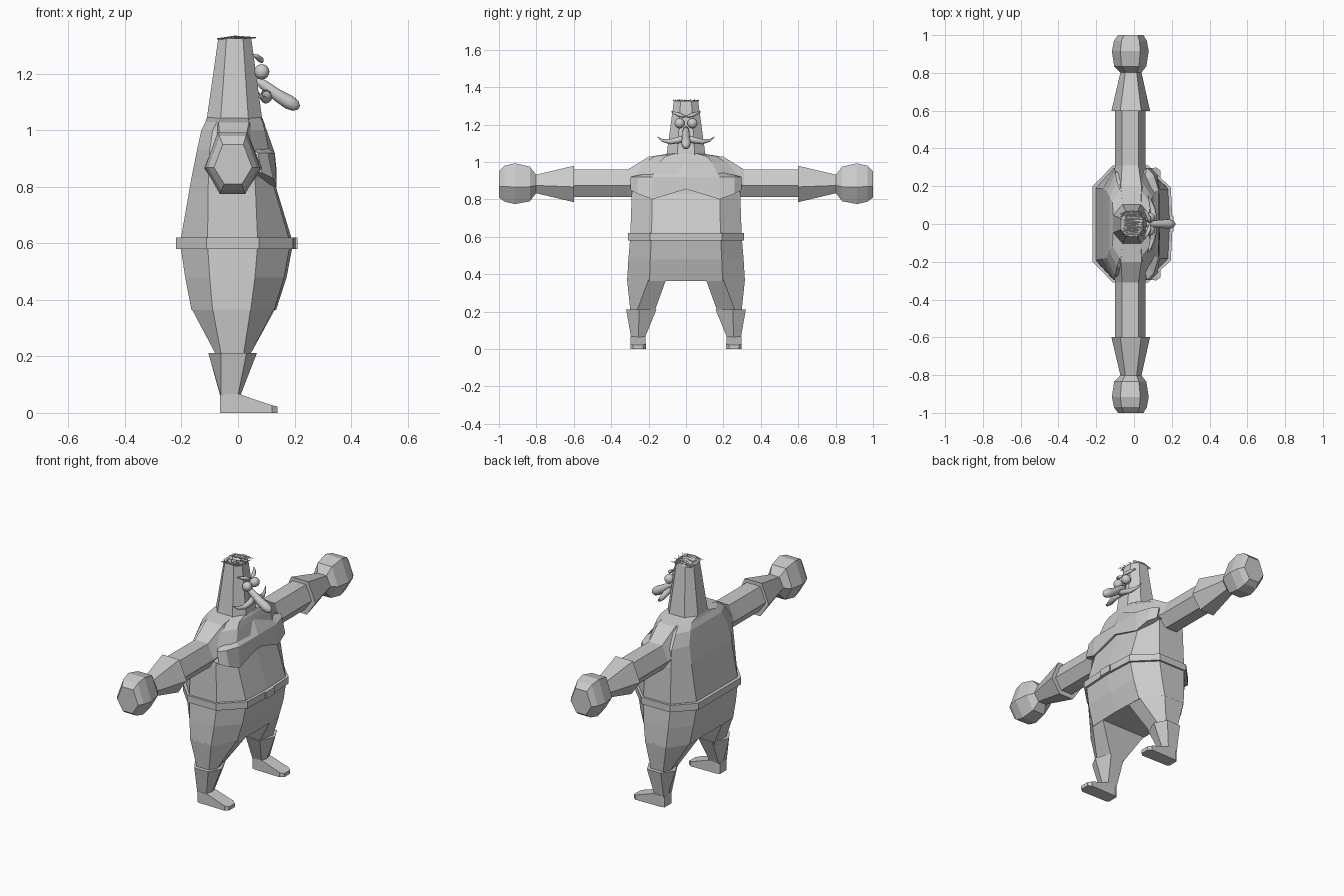
import bpy, bmesh, math, random
from mathutils import Vector

random.seed(4)
grey = bpy.data.materials.new("plain_grey")
grey.diffuse_color = (0.6, 0.6, 0.6, 1)


def finish(name, bm, smooth=False):
    bmesh.ops.recalc_face_normals(bm, faces=bm.faces)
    me = bpy.data.meshes.new(name)
    bm.to_mesh(me)
    bm.free()
    me.materials.append(grey)
    for p in me.polygons:
        p.use_smooth = smooth
    ob = bpy.data.objects.new(name, me)
    bpy.context.collection.objects.link(ob)
    return ob


def loft(name, rings, side=1, smooth=False):
    """Skin a list of equal-length point rings and cap both ends."""
    bm = bmesh.new()
    rows = [[bm.verts.new((x, y * side, z)) for x, y, z in r] for r in rings]
    n = len(rows[0])
    for a, b in zip(rows, rows[1:]):
        for i in range(n):
            j = (i + 1) % n
            bm.faces.new((a[i], a[j], b[j], b[i]))
    bm.faces.new(rows[0])
    bm.faces.new(rows[-1])
    return finish(name, bm, smooth)


def tube(name, path, side=1, sides=8, squash=1.0, smooth=True):
    """Round tapering tube along (x, y, z, radius) points."""
    rings = []
    for i, p in enumerate(path):
        a, b = path[max(i - 1, 0)], path[min(i + 1, len(path) - 1)]
        d = (Vector(b[:3]) - Vector(a[:3])).normalized()
        u = d.cross(Vector((0.1, 0.2, 1))).normalized()
        v = d.cross(u)
        angles = [2 * math.pi * k / sides for k in range(sides)]
        rings.append([tuple(Vector(p[:3]) + p[3] * (u * math.cos(t) * squash + v * math.sin(t)))
                      for t in angles])
    return loft(name, rings, side, smooth)


def body_ring(z, back, front, w, s0, s1):
    half = [(front * 0.95, 0.62 * w), (s1, w), (s0, w), (back, 0.64 * w)]
    pts = [(front, 0)] + half + [(x, -y) for x, y in reversed(half)]
    return [(x, y, z) for x, y in pts]


# Torso, belly and hips
loft("torso", [body_ring(*r) for r in (
    (0.365, -0.165, 0.135, 0.315, -0.09, 0.045),
    (0.48, -0.187, 0.172, 0.308, -0.10, 0.06),
    (0.60, -0.205, 0.195, 0.298, -0.108, 0.07),
    (0.83, -0.165, 0.125, 0.290, -0.105, 0.06),
    (0.93, -0.145, 0.115, 0.275, -0.10, 0.05),
    (1.0, -0.13, 0.10, 0.225, -0.09, 0.04),
    (1.03, -0.115, 0.092, 0.18, -0.075, 0.03),
    (1.045, -0.11, 0.085, 0.09, -0.06, 0.03))])

# Belt and buckle
loft("belt", [body_ring(z, -0.22, 0.205, 0.31, -0.112, 0.075) for z in (0.58, 0.62)])
loft("buckle", [[(x, -0.04, 0.58), (x, 0.04, 0.58), (x, 0.04, 0.62), (x, -0.04, 0.62)]
                for x in (0.18, 0.21)])

# Chest overhang with a zigzag lower edge: y, low z, low x, middle x
cols = [(0.297, 0.85, 0.085, 0.07), (0.26, 0.83, 0.125, 0.105),
        (0.18, 0.80, 0.137, 0.13), (0, 0.855, 0.137, 0.13)]
cols += [(-y, *rest) for y, *rest in reversed(cols[:-1])]
loft("chest", [[(0, y, zl + 0.02), (xl, y, zl), (xm, y, 0.92),
                (0.1 - 0.15 * abs(y), y * 0.85, 1.005 - abs(y) * 0.25),
                (0, y * 0.8, 0.99 - abs(y) * 0.2)]
               for y, zl, xl, xm in cols])


def arm_ring(y, x0, x1, z0, z1):
    """Hexagon with flat top and bottom, widest below the middle."""
    w, zm = x1 - x0, z0 + (z1 - z0) * 0.42
    return [(x0, y, zm), (x0 + w * 0.23, y, z1), (x1 - w * 0.23, y, z1),
            (x1, y, zm), (x1 - w * 0.27, y, z0), (x0 + w * 0.27, y, z0)]


for s, tag in ((1, "left"), (-1, "right")):
    # Arm, cuff and fist
    loft(tag + "_arm", [arm_ring(*r) for r in (
        (0.10, -0.105, 0.08, 0.83, 1.043), (0.20, -0.115, 0.085, 0.82, 1.028),
        (0.31, -0.10, 0.06, 0.812, 0.96), (0.61, -0.10, 0.06, 0.812, 0.96))], s)
    loft(tag + "_cuff", [arm_ring(*r) for r in (
        (0.598, -0.12, 0.085, 0.785, 0.98), (0.81, -0.07, 0.038, 0.835, 0.93))], s)
    loft(tag + "_fist", [arm_ring(*r) for r in (
        (0.80, -0.07, 0.038, 0.835, 0.93), (0.835, -0.105, 0.065, 0.79, 0.975),
        (0.915, -0.117, 0.078, 0.775, 0.993), (0.97, -0.106, 0.068, 0.788, 0.98),
        (1.0, -0.085, 0.05, 0.81, 0.95))], s)

    # Trouser leg
    loft(tag + "_leg", [[(x, y, z) for x, y in ring] for z, ring in (
        (0.37, [(0.133, 0.107), (0.128, 0.2), (0.045, 0.315), (-0.09, 0.315),
                (-0.165, 0.2), (-0.163, 0.107)]),
        (0.21, [(0.028, 0.165), (0.045, 0.26), (0.02, 0.298), (-0.06, 0.298),
                (-0.08, 0.26), (-0.07, 0.165)]),
        (0.15, [(0.01, 0.2), (0.015, 0.25), (0.0, 0.27), (-0.05, 0.27),
                (-0.06, 0.25), (-0.05, 0.2)]))], s)
    # Flared boot top
    loft(tag + "_boot", [[(x, y, z) for x, y in ring] for z, ring in (
        (0.06, [(0.0, 0.22), (0.008, 0.255), (0.0, 0.293), (-0.06, 0.293),
                (-0.063, 0.255), (-0.06, 0.22)]),
        (0.212, [(0.03, 0.158), (0.067, 0.25), (0.03, 0.32), (-0.06, 0.32),
                 (-0.105, 0.25), (-0.06, 0.158)]))], s)
    # Shoe
    loft(tag + "_shoe", [[(x, y0, 0), (x, y1, 0), (x, y1, h), (x, y0, h)]
                         for x, y0, y1, h in ((-0.063, 0.225, 0.288, 0.066),
                                              (-0.045, 0.218, 0.296, 0.066),
                                              (0.005, 0.218, 0.296, 0.066),
                                              (0.12, 0.215, 0.298, 0.027),
                                              (0.14, 0.23, 0.283, 0.022))], s)

    # Eye
    bm = bmesh.new()
    bmesh.ops.create_uvsphere(bm, u_segments=16, v_segments=10, radius=0.027)
    bmesh.ops.translate(bm, verts=bm.verts, vec=(0.084, 0.034 * s, 1.207))
    finish(tag + "_eye", bm, True)
    # Eyebrow
    tube(tag + "_eyebrow", [(0.085, 0.004, 1.243, 0.005), (0.08, 0.03, 1.25, 0.011),
                            (0.068, 0.055, 1.26, 0.009), (0.05, 0.078, 1.268, 0.002)], s)
    # Moustache half
    tube(tag + "_moustache", [(0.098, 0.0, 1.13, 0.018), (0.105, 0.04, 1.117, 0.017),
                              (0.098, 0.085, 1.108, 0.014), (0.085, 0.125, 1.115, 0.008),
                              (0.072, 0.155, 1.135, 0.001)], s)

# Tapered head
def head_ring(z, x0, x1, w):
    a, b = (x1 - x0) * 0.25, w * 0.45
    return [(x1, b, z), (x1 - a, w, z), (x0 + a, w, z), (x0, b, z),
            (x0, -b, z), (x0 + a, -w, z), (x1 - a, -w, z), (x1, -b, z)]


loft("head", [head_ring(1.03, -0.112, 0.087, 0.105), head_ring(1.325, -0.07, 0.047, 0.065)])

# Long drooping nose
tube("nose", [(0.065, 0, 1.18, 0.012), (0.09, 0, 1.162, 0.018), (0.14, 0, 1.124, 0.022),
              (0.18, 0, 1.10, 0.026), (0.203, 0, 1.087, 0.021), (0.216, 0, 1.08, 0.008)], sides=12)

# Combed strands of hair
for i in range(24):
    y = -0.062 + 0.124 * i / 23
    x0, x1 = random.uniform(-0.075, -0.05), random.uniform(0.04, 0.066)
    z = random.uniform(1.325, 1.329)
    tube("hair_strand", [(x0, y, z - 0.004, 0.001),
                         (-0.01, y + random.uniform(-0.006, 0.006), z + 0.003, 0.0035),
                         (x1, y + random.uniform(-0.008, 0.008), z, 0.001)], sides=4, smooth=False)
